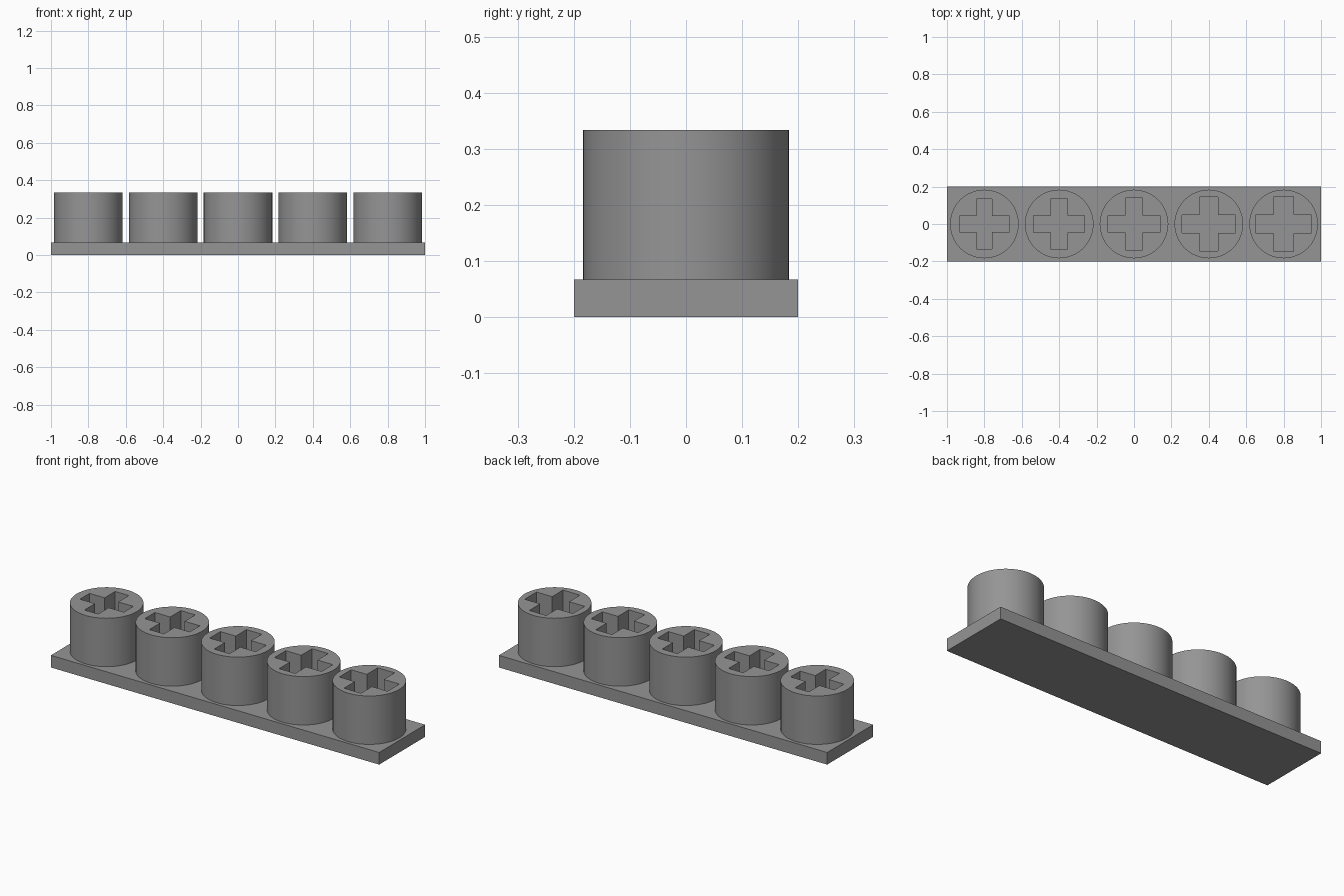
import bpy, bmesh

if "Cube" in bpy.data.objects:
    bpy.data.objects.remove(bpy.data.objects["Cube"])

MM = 2 / 60          # sixty units along the plate
BASE_TOP = 2 * MM
TOP = 10 * MM

grey = bpy.data.materials.new("mid grey")
grey.diffuse_color = (0.3, 0.3, 0.3, 1)
grey.use_nodes = True
grey.node_tree.nodes["Principled BSDF"].inputs["Base Color"].default_value = grey.diffuse_color


def cross_cutter(x, length, width):
    """Plus-shaped prism from the plate top to above the socket rim."""
    a, b = length / 2, width / 2
    quarter = [(a, -b), (a, b), (b, b)]
    outline = []
    for _ in range(4):
        outline += quarter
        quarter = [(-v, u) for u, v in quarter]
    bm = bmesh.new()
    face = bm.faces.new([bm.verts.new((x + u, v, BASE_TOP)) for u, v in outline])
    ext = bmesh.ops.extrude_face_region(bm, geom=[face])
    verts = [g for g in ext["geom"] if isinstance(g, bmesh.types.BMVert)]
    bmesh.ops.translate(bm, verts=verts, vec=(0, 0, TOP - BASE_TOP + 0.05))
    bmesh.ops.recalc_face_normals(bm, faces=bm.faces)
    mesh = bpy.data.meshes.new("cross_cutter")
    bm.to_mesh(mesh)
    bm.free()
    obj = bpy.data.objects.new("cross_cutter", mesh)
    bpy.context.collection.objects.link(obj)
    obj.hide_render = True
    return obj


# flat base plate
bpy.ops.mesh.primitive_cube_add(size=1, location=(0, 0, BASE_TOP / 2))
plate = bpy.context.object
plate.name = "base_plate"
plate.scale = (2, 0.4, BASE_TOP)
bpy.ops.object.transform_apply(location=True, rotation=False, scale=True)
plate.data.materials.append(grey)

# row of round sockets, each cross recess a little larger than the last
for i in range(5):
    x = -0.8 + 0.4 * i
    bpy.ops.mesh.primitive_cylinder_add(
        vertices=64, radius=5.5 * MM, depth=TOP - BASE_TOP,
        location=(x, 0, (TOP + BASE_TOP) / 2))
    socket = bpy.context.object
    socket.name = f"socket_{i + 1}"
    socket.data.materials.append(grey)
    cutter = cross_cutter(x, (8 + 0.2 * i) * MM, (2.5 + 0.15 * i) * MM)
    cut = socket.modifiers.new("cross_recess", "BOOLEAN")
    cut.operation = "DIFFERENCE"
    cut.solver = "EXACT"
    cut.object = cutter
    bpy.ops.object.modifier_apply(modifier=cut.name)
    bpy.data.objects.remove(cutter)
    bpy.ops.object.shade_smooth_by_angle()
